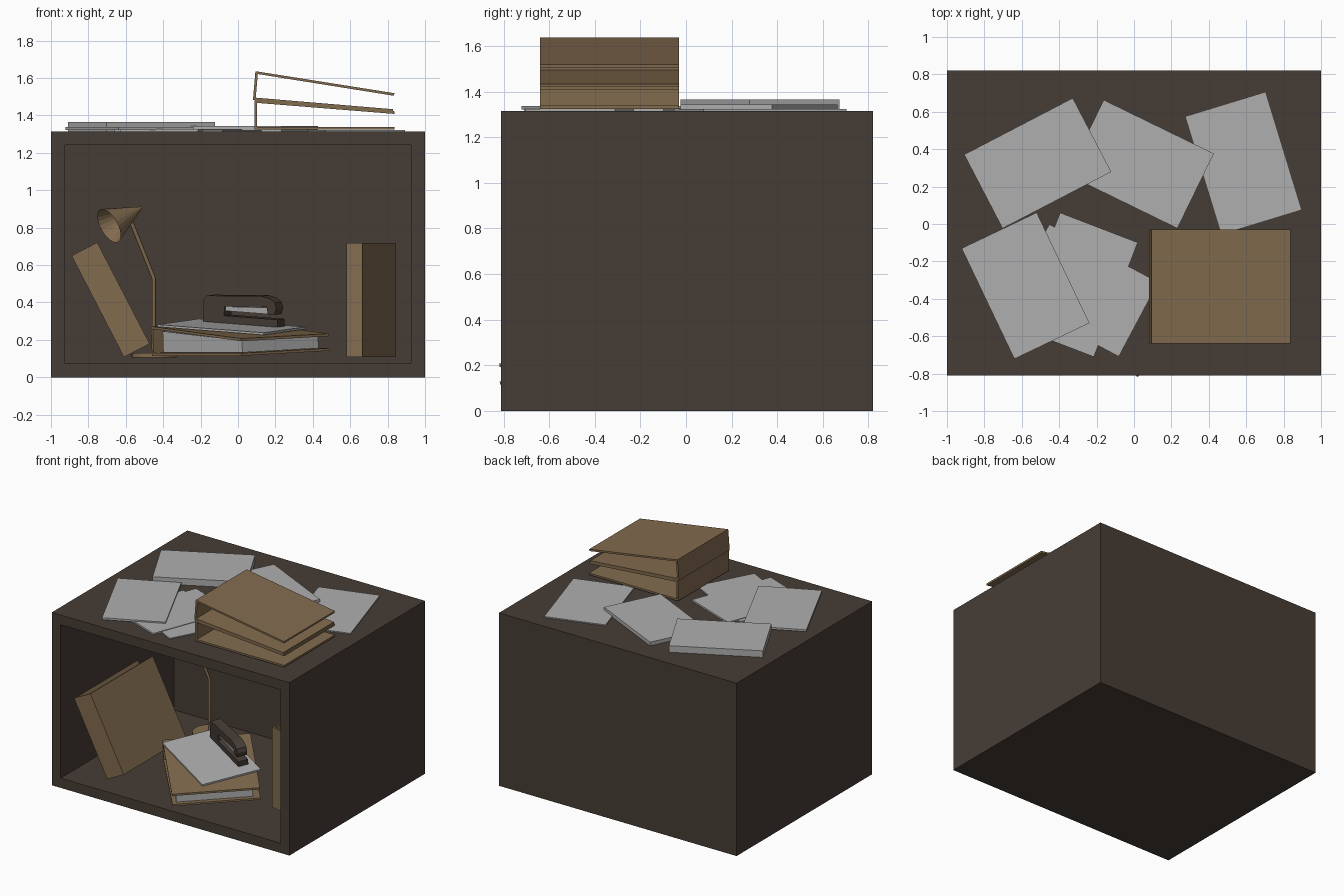
import bpy
import bmesh
from math import radians
from mathutils import Matrix, Vector

if "Cube" in bpy.data.objects:
    bpy.data.objects.remove(bpy.data.objects["Cube"])


def material(name, rgb):
    m = bpy.data.materials.new(name)
    m.use_nodes = True
    m.diffuse_color = (*rgb, 1)
    m.node_tree.nodes["Principled BSDF"].inputs["Base Color"].default_value = (*rgb, 1)
    return m


DARK = material("dark_wood", (0.062, 0.046, 0.036))
TAN = material("tan_card", (0.225, 0.148, 0.078))
PAPER = material("paper_grey", (0.43, 0.43, 0.43))


def finish(name, bm, mat, matrix=Matrix()):
    bmesh.ops.recalc_face_normals(bm, faces=bm.faces)
    mesh = bpy.data.meshes.new(name)
    bm.to_mesh(mesh)
    bm.free()
    mesh.materials.append(mat)
    ob = bpy.data.objects.new(name, mesh)
    ob.matrix_world = matrix
    bpy.context.collection.objects.link(ob)
    return ob


def box(name, size, mat, matrix):
    """Box centred in x and y, standing on its local z = 0."""
    bm = bmesh.new()
    bmesh.ops.create_cube(bm, size=1)
    bmesh.ops.translate(bm, vec=(0, 0, 0.5), verts=bm.verts)
    bmesh.ops.scale(bm, vec=size, verts=bm.verts)
    return finish(name, bm, mat, matrix)


def prism(name, profile, depth, mat, matrix):
    """Profile in x and z, extruded along +y."""
    bm = bmesh.new()
    face = bm.faces.new([bm.verts.new((x, 0, z)) for x, z in profile])
    side = bmesh.ops.extrude_face_region(bm, geom=[face])["geom"]
    moved = [v for v in side if isinstance(v, bmesh.types.BMVert)]
    bmesh.ops.translate(bm, vec=(0, depth, 0), verts=moved)
    return finish(name, bm, mat, matrix)


def binder(name, matrix, spine, opening):
    """Two covers joined by a spine, open at the other three sides."""
    w, t = 0.75, 0.014
    prism(name, [(0, 0), (w, 0), (w, t), (t, t), (t, spine - t),
                 (w, opening - t), (w, opening), (0, spine)], 0.61, TAN, matrix)


def move(x, y, z):
    return Matrix.Translation((x, y, z))


def turn(deg, axis):
    return Matrix.Rotation(radians(deg), 4, axis)


def frame(x, y, origin):
    """Matrix from two axis directions and an origin."""
    x, y = Vector(x).normalized(), Vector(y).normalized()
    m = Matrix((x, y, x.cross(y))).transposed().to_4x4()
    return move(*origin) @ m


# Cabinet with a deep recess in its front
TOP = 1.315
bm = bmesh.new()
bmesh.ops.create_cube(bm, size=1)
bmesh.ops.scale(bm, vec=(2, 1.63, TOP), verts=bm.verts)
bmesh.ops.translate(bm, vec=(0, 0.005, TOP / 2), verts=bm.verts)
bm.faces.ensure_lookup_table()
front = min(bm.faces, key=lambda f: f.calc_center_median().y)
bmesh.ops.inset_individual(bm, faces=[front], thickness=0.105)
recess = bmesh.ops.extrude_discrete_faces(bm, faces=[front])["faces"][0]
bmesh.ops.translate(bm, vec=(0, 1.36, 0), verts=recess.verts)
finish("cabinet", bm, DARK)

# Paper stacks scattered on top: x, y, angle, base height, thickness
stacks = [(-0.515, 0.325, 27.5, 0.0, 0.05), (0.035, 0.32, -26, 0.0, 0.028),
          (0.585, 0.325, 107, 0.0, 0.008), (-0.58, -0.33, -64.5, 0.007, 0.015),
          (-0.305, -0.325, 69, 0.0, 0.012), (-0.267, -0.355, -28, 0.0, 0.008)]
for i, (x, y, a, z, t) in enumerate(stacks):
    box(f"paper_stack_{i + 1}", (0.655, 0.445, t), PAPER,
        move(x, y, TOP + z) @ turn(a, "Z"))

# Two binders piled on top
binder("lower_top_binder", move(0.087, -0.64, 1.324), 0.157, 0.098)
binder("upper_top_binder", move(0.08, -0.64, 1.482) @ turn(4.8, "Y"), 0.155, 0.1)

# Binders standing inside the recess
binder("leaning_binder", frame((0, 1, 0), (-0.46, 0, 0.89), (-0.61, -0.7, 0.108)),
       0.155, 0.155)
binder("standing_binder", frame((0.24, 0.97, 0), (0, 0, 1), (0.58, -0.42, 0.108)),
       0.087, 0.087)

# Lying binder with its pages and a loose sheet
lying = move(-0.46, -0.24, 0.115) @ turn(-50.2, "Z") @ turn(2.5, "X")
binder("lying_binder", lying, 0.157, 0.092)
prism("binder_pages", [(0.06, 0.016), (0.72, 0.016), (0.72, 0.078), (0.06, 0.13)],
      0.53, PAPER, lying @ move(0, 0.03, 0))
sheet = lying @ move(0.294, 0.315, 0.135) @ turn(5, "Y") @ turn(20, "Z")
box("loose_sheet", (0.655, 0.445, 0.012), PAPER, sheet)

# Stapler: base, rear block with rounded arm, metal magazine
stapler = sheet @ move(-0.235, 0.1, 0.012)
prism("stapler_base", [(0, 0), (0.46, 0), (0.46, 0.04), (0, 0.04)], 0.075, DARK, stapler)
prism("stapler_arm", [(0, 0.04), (0.13, 0.04), (0.13, 0.09), (0.39, 0.105),
                      (0.4, 0.065), (0.44, 0.065), (0.45, 0.1), (0.44, 0.13),
                      (0.41, 0.15), (0.36, 0.16), (0.02, 0.14), (0, 0.12)],
      0.075, DARK, stapler)
prism("stapler_magazine", [(0.13, 0.065), (0.4, 0.065), (0.4, 0.1), (0.13, 0.088)],
      0.051, PAPER, stapler @ move(0, 0.012, 0))

# Desk lamp: base, bent stem, open shade
bm = bmesh.new()
bmesh.ops.create_cone(bm, cap_ends=True, segments=24, radius1=0.12, radius2=0.12,
                      depth=0.025)
finish("lamp_base", bm, TAN, move(-0.45, 0.3, 0.118))

curve = bpy.data.curves.new("lamp_stem", "CURVE")
curve.dimensions = "3D"
curve.bevel_depth = 0.011
curve.bevel_resolution = 2
curve.use_fill_caps = True
path = [(-0.45, 0.3, 0.12), (-0.45, 0.3, 0.53), (-0.575, 0.27, 0.84)]
spline = curve.splines.new("POLY")
spline.points.add(len(path) - 1)
for point, co in zip(spline.points, path):
    point.co = (*co, 1)
curve.materials.append(TAN)
bpy.context.collection.objects.link(bpy.data.objects.new("lamp_stem", curve))

rim, tip = Vector((-0.69, 0.2, 0.81)), Vector((-0.52, 0.3, 0.905))
bm = bmesh.new()
bmesh.ops.create_cone(bm, cap_ends=False, segments=24, radius1=0.1, radius2=0.008,
                      depth=(tip - rim).length)
aim = (tip - rim).to_track_quat("Z", "Y").to_matrix().to_4x4()
finish("lamp_shade", bm, TAN, move(*((rim + tip) / 2)) @ aim)
